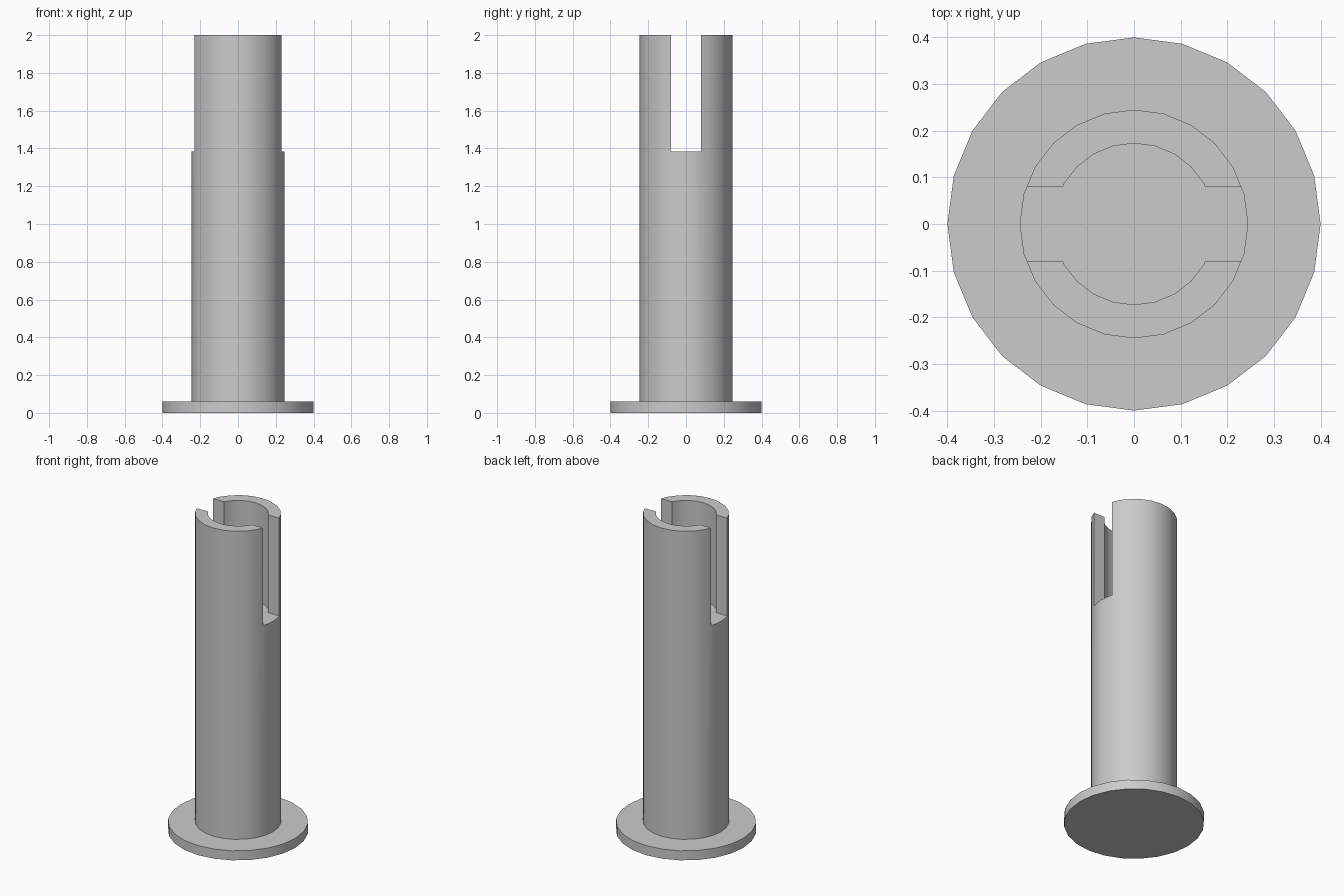
import bpy, bmesh
from math import sin, cos, tan, radians

if "Cube" in bpy.data.objects:
    bpy.data.objects.remove(bpy.data.objects["Cube"])

SIDES = 24
BASE_R, BASE_H = 0.40, 0.06
OUTER_R, INNER_R = 0.245, 0.173
SLOT_Y, SLOT_Z, TOP = 0.08, 1.385, 2.0

grey = bpy.data.materials.new("light grey")
grey.diffuse_color = (0.6, 0.6, 0.6, 1)
grey.use_nodes = True
grey.node_tree.nodes["Principled BSDF"].inputs["Base Color"].default_value = grey.diffuse_color


def ring(radius, start=0, end=345):
    return [(radius * cos(radians(a)), radius * sin(radians(a)))
            for a in range(start, end + 1, 360 // SIDES)]


def prism(name, outline, z0, z1):
    """Extrude a flat outline from z0 up to z1."""
    bm = bmesh.new()
    face = bm.faces.new([bm.verts.new((x, y, z0)) for x, y in outline])
    top = bmesh.ops.extrude_face_region(bm, geom=[face])["geom"]
    bmesh.ops.translate(bm, vec=(0, 0, z1 - z0),
                        verts=[g for g in top if isinstance(g, bmesh.types.BMVert)])
    bmesh.ops.recalc_face_normals(bm, faces=bm.faces)
    mesh = bpy.data.meshes.new(name)
    bm.to_mesh(mesh)
    bm.free()
    mesh.materials.append(grey)
    obj = bpy.data.objects.new(name, mesh)
    bpy.context.collection.objects.link(obj)
    return obj


def smooth(obj):
    bpy.ops.object.select_all(action="DESELECT")
    obj.select_set(True)
    bpy.context.view_layer.objects.active = obj
    bpy.ops.object.shade_smooth_by_angle(angle=radians(30))


# Flange and shaft
base = prism("base_flange", ring(BASE_R), 0, BASE_H)
shaft = prism("slotted_shaft", ring(OUTER_R), BASE_H, TOP)

# Bore and cross slot as one cutter outline
p15, p30 = ring(INNER_R, 15, 30)
t = (SLOT_Y - p15[1]) / (p30[1] - p15[1])
corner_x = p15[0] + t * (p30[0] - p15[0])
half = [(0.4, SLOT_Y), (corner_x, SLOT_Y)] + ring(INNER_R, 30, 150) \
    + [(-corner_x, SLOT_Y), (-0.4, SLOT_Y)]
outline = half + [(-x, -y) for x, y in half]
cutter = prism("slot_cutter", outline, SLOT_Z, TOP + 0.2)

# Cut the slot, then remove the cutter
mod = shaft.modifiers.new("slot", "BOOLEAN")
mod.operation, mod.solver, mod.object = "DIFFERENCE", "EXACT", cutter
bpy.context.view_layer.objects.active = shaft
bpy.ops.object.modifier_apply(modifier=mod.name)
bpy.data.objects.remove(cutter)

for part in (base, shaft):
    smooth(part)
